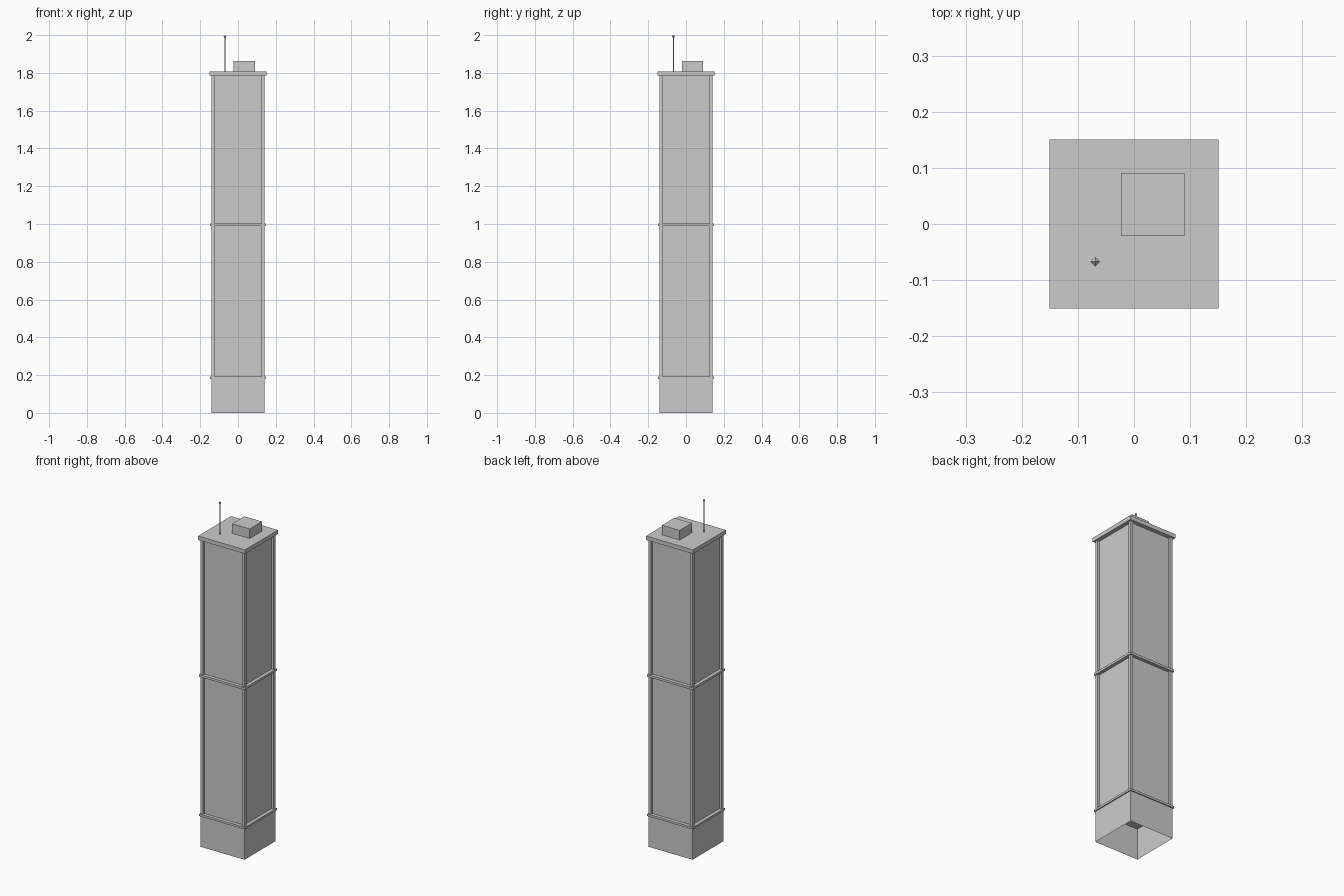
import bpy, bmesh
from mathutils import Matrix, Vector

if "Cube" in bpy.data.objects:
    bpy.data.objects.remove(bpy.data.objects["Cube"])

grey = bpy.data.materials.new("plain_grey")
grey.diffuse_color = (0.6, 0.6, 0.6, 1)
grey.use_nodes = True
grey.node_tree.nodes["Principled BSDF"].inputs["Base Color"].default_value = grey.diffuse_color


def finish(name, bm):
    me = bpy.data.meshes.new(name)
    bm.to_mesh(me)
    bm.free()
    me.materials.append(grey)
    ob = bpy.data.objects.new(name, me)
    bpy.context.collection.objects.link(ob)
    return ob


def box(name, x0, x1, y0, y1, z0, z1, skip=()):
    """Box from its limits; skip removes 'top' or 'bottom' caps."""
    bm = bmesh.new()
    centre = Vector(((x0 + x1) / 2, (y0 + y1) / 2, (z0 + z1) / 2))
    m = Matrix.Translation(centre) @ Matrix.Diagonal((x1 - x0, y1 - y0, z1 - z0, 1))
    bmesh.ops.create_cube(bm, size=1, matrix=m)
    bm.normal_update()
    doomed = [f for f in bm.faces
              if ("top" in skip and f.normal.z > 0.9)
              or ("bottom" in skip and f.normal.z < -0.9)]
    bmesh.ops.delete(bm, geom=doomed, context="FACES")
    return finish(name, bm)


def slab(name, half, z0, z1, skip=()):
    return box(name, -half, half, -half, half, z0, z1, skip)


# Hollow base, open underneath; the lower band forms its ceiling
slab("base", 0.141, 0, 0.18, ("top", "bottom"))
slab("lower_band", 0.147, 0.18, 0.192)

# Recessed tower walls
slab("tower_walls", 0.127, 0.192, 1.785, ("top", "bottom"))

# Corner columns
for sx, nx in ((-1, "left"), (1, "right")):
    for sy, ny in ((-1, "front"), (1, "back")):
        xs = sorted((sx * 0.125, sx * 0.141))
        ys = sorted((sy * 0.125, sy * 0.141))
        box(f"{ny}_{nx}_column", *xs, *ys, 0.192, 1.785)

# Middle band, roof slab and rooftop plant room
slab("middle_band", 0.147, 0.99, 1.003)
slab("roof_slab", 0.151, 1.785, 1.808)
box("plant_room", -0.023, 0.09, -0.021, 0.091, 1.808, 1.864)

# Antenna mast
bm = bmesh.new()
bmesh.ops.create_cone(bm, cap_ends=True, segments=4, radius1=0.003, radius2=0.003,
                      depth=0.184, matrix=Matrix.Translation((-0.069, -0.067, 1.90)))
finish("antenna_mast", bm)

# Eight-faced antenna tip
bm = bmesh.new()
bmesh.ops.create_uvsphere(bm, u_segments=4, v_segments=2, radius=0.0085,
                          matrix=Matrix.Translation((-0.069, -0.067, 1.9915)))
finish("antenna_tip", bm)
